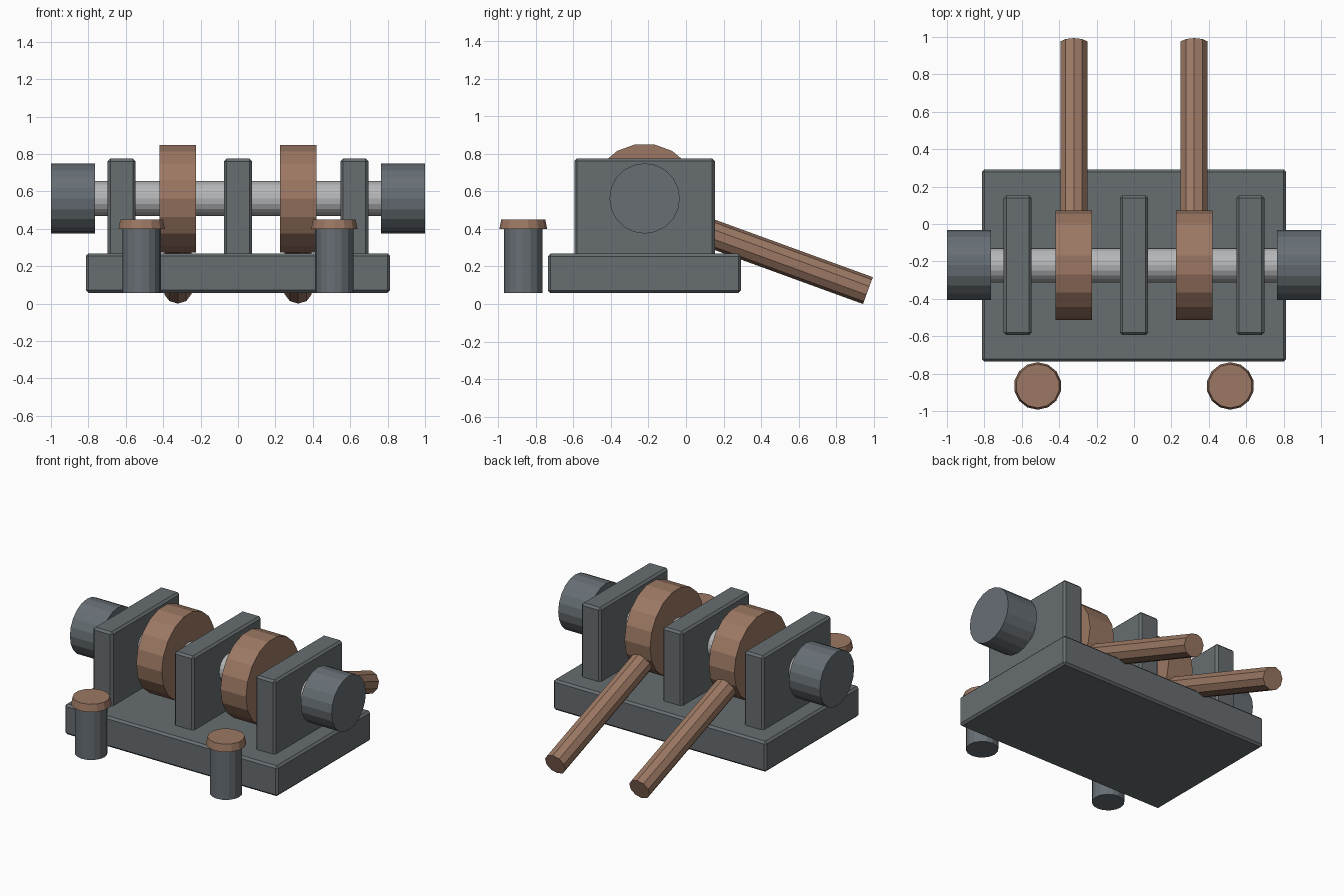
import bpy
import bmesh
from math import sin, cos, pi, radians
from mathutils import Vector, Matrix

cube = bpy.data.objects.get("Cube")
if cube:
    bpy.data.objects.remove(cube, do_unlink=True)


def material(name, rgb):
    mat = bpy.data.materials.new(name)
    mat.use_nodes = True
    mat.diffuse_color = (*rgb, 1)
    mat.node_tree.nodes["Principled BSDF"].inputs["Base Color"].default_value = (*rgb, 1)
    return mat


IRON = material("dark_iron", (0.135, 0.153, 0.162))
STEEL = material("blue_grey_steel", (0.135, 0.157, 0.175))
SHAFT = material("bright_steel", (0.46, 0.47, 0.48))
WOOD = material("brown_wood", (0.33, 0.187, 0.125))


def finish(name, bm, mat):
    bmesh.ops.recalc_face_normals(bm, faces=bm.faces)
    mesh = bpy.data.meshes.new(name)
    bm.to_mesh(mesh)
    bm.free()
    mesh.materials.append(mat)
    obj = bpy.data.objects.new(name, mesh)
    bpy.context.collection.objects.link(obj)
    return obj


def box(name, low, high, mat, bevel=0.014):
    """Bevelled box between two corners."""
    low, high = Vector(low), Vector(high)
    bm = bmesh.new()
    bmesh.ops.create_cube(bm, size=1)
    bmesh.ops.scale(bm, vec=high - low, verts=bm.verts)
    obj = finish(name, bm, mat)
    obj.location = (low + high) / 2
    mod = obj.modifiers.new("chamfer", "BEVEL")
    mod.width = bevel
    mod.segments = 1
    return obj


def prism(name, start, length, r1, r2, sides, mat, turn):
    """Flat-sided drum from start, along local z; a corner lies on local y."""
    bm = bmesh.new()
    rings = []
    for r, z in ((r1, 0), (r2, length)):
        rings.append([bm.verts.new((r * sin(2 * pi * i / sides),
                                    r * cos(2 * pi * i / sides), z))
                      for i in range(sides)])
    a, b = rings
    bm.faces.new(a)
    bm.faces.new(b)
    for i in range(sides):
        j = (i + 1) % sides
        bm.faces.new((a[i], a[j], b[j], b[i]))
    bm.transform(turn)
    obj = finish(name, bm, mat)
    obj.location = start
    return obj


ALONG_X = Matrix.Rotation(pi / 2, 4, "Y")
UPRIGHT = Matrix.Identity(4)
SLOPING = Matrix.Rotation(radians(-110), 4, "X")
AXLE_Y, AXLE_Z = -0.22, 0.562

# Base slab and three bearing plates
box("base", (-0.814, -0.735, 0.058), (0.814, 0.292, 0.268), IRON)
for name, x in (("right", -0.622), ("middle", 0), ("left", 0.622)):
    box(name + "_bearing_plate", (x - 0.075, -0.594, 0.24),
        (x + 0.075, 0.153, 0.775), IRON)

# Axle through all plates
prism("axle", (-0.9, AXLE_Y, AXLE_Z), 1.8, 0.093, 0.093, 20, SHAFT, ALONG_X)

for name, s in (("right", -1), ("left", 1)):
    # End drum
    prism(name + "_end_drum", (s * 0.8825 - 0.1175, AXLE_Y, AXLE_Z),
          0.235, 0.187, 0.187, 20, STEEL, ALONG_X)
    # Wheel and its sloping handle
    prism(name + "_wheel", (s * 0.322 - 0.0975, AXLE_Y, AXLE_Z),
          0.195, 0.292, 0.292, 18, WOOD, ALONG_X)
    prism(name + "_handle", (s * 0.322, 0, 0.424),
          1.03, 0.076, 0.076, 10, WOOD, SLOPING)
    # Front post with a tapered cap
    prism(name + "_post", (s * 0.515, -0.866, 0.058),
          0.342, 0.102, 0.102, 16, STEEL, UPRIGHT)
    prism(name + "_post_cap", (s * 0.515, -0.866, 0.4),
          0.05, 0.127, 0.117, 14, WOOD, UPRIGHT)
